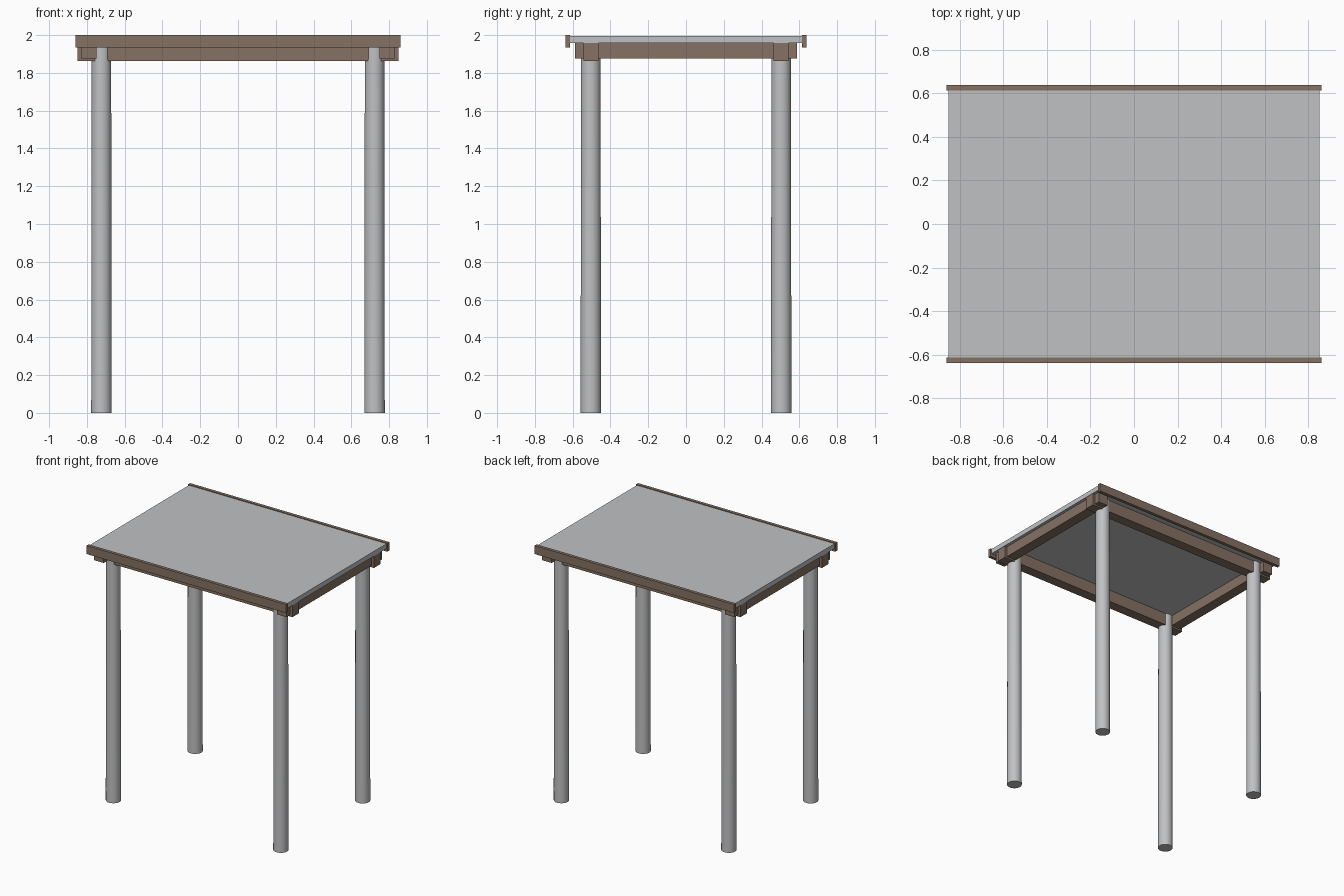
import bpy

if "Cube" in bpy.data.objects:
    bpy.data.objects.remove(bpy.data.objects["Cube"])


def material(name, rgb):
    m = bpy.data.materials.new(name)
    m.diffuse_color = (*rgb, 1)
    m.use_nodes = True
    m.node_tree.nodes["Principled BSDF"].inputs["Base Color"].default_value = m.diffuse_color
    return m


GREY = material("light grey", (0.53, 0.535, 0.545))
WOOD = material("brown wood", (0.235, 0.165, 0.125))


def box(name, mat, x0, x1, y0, y1, z0, z1):
    bpy.ops.mesh.primitive_cube_add(
        size=1, location=((x0 + x1) / 2, (y0 + y1) / 2, (z0 + z1) / 2))
    o = bpy.context.object
    o.name = name
    o.scale = (x1 - x0, y1 - y0, z1 - z0)
    bpy.ops.object.transform_apply(location=False, rotation=False, scale=True)
    o.data.materials.append(mat)


# Roof sheet
box("roof_sheet", GREY, -0.853, 0.853, -0.617, 0.617, 1.957, 1.995)

for s, side in ((-1, "front"), (1, "back")):
    # Edge board along the long side of the roof
    y0, y1 = sorted((s * 0.613, s * 0.638))
    box(side + "_edge_board", WOOD, -0.86, 0.86, y0, y1, 1.934, 2.0)
    # Long beam below the roof
    y0, y1 = sorted((s * 0.463, s * 0.543))
    box(side + "_long_beam", WOOD, -0.85, 0.85, y0, y1, 1.862, 1.957)

for s, side in ((-1, "left"), (1, "right")):
    # Cross beam outside the posts
    x0, x1 = sorted((s * 0.748, s * 0.83))
    box(side + "_cross_beam", WOOD, x0, x1, -0.588, 0.588, 1.875, 1.957)

# Round posts, slightly tapered
for sx, xn in ((-1, "left"), (1, "right")):
    for sy, yn in ((-1, "front"), (1, "back")):
        bpy.ops.mesh.primitive_cone_add(
            vertices=32, radius1=0.054, radius2=0.0515, depth=1.957,
            location=(sx * 0.723, sy * 0.504, 1.957 / 2))
        o = bpy.context.object
        o.name = f"{yn}_{xn}_post"
        o.data.materials.append(GREY)
        bpy.ops.object.shade_smooth_by_angle()
